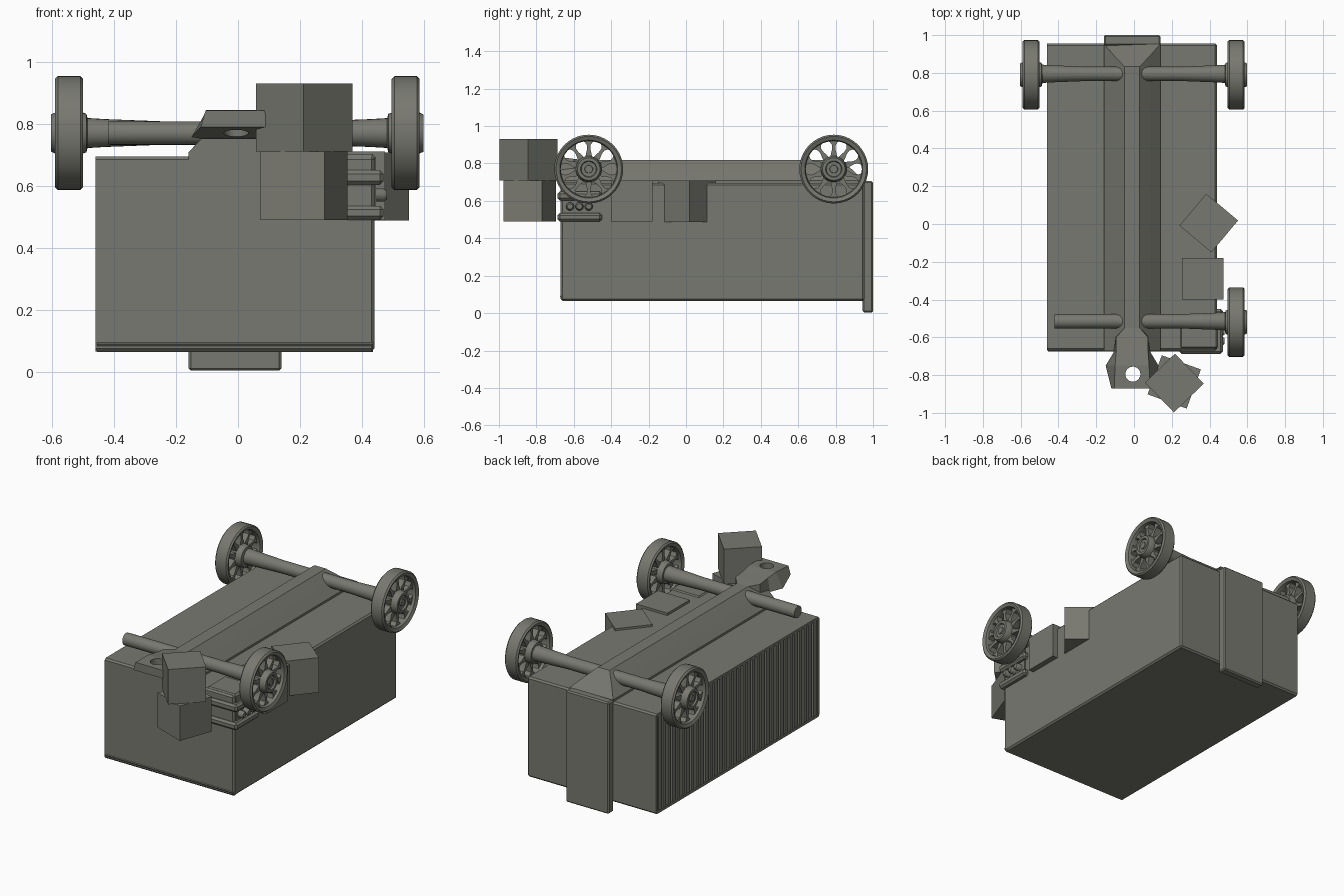
import bpy, bmesh, math
from mathutils import Matrix, Vector

if "Cube" in bpy.data.objects:
    bpy.data.objects.remove(bpy.data.objects["Cube"])

grey = bpy.data.materials.new("olive grey metal")
grey.diffuse_color = (0.19, 0.19, 0.165, 1)
grey.use_nodes = True
grey.node_tree.nodes["Principled BSDF"].inputs["Base Color"].default_value = grey.diffuse_color
CX = -0.01          # centre line of the wagon body
AXLE_Z = 0.77


def finish(name, bm, smooth=False):
    bmesh.ops.recalc_face_normals(bm, faces=bm.faces)
    me = bpy.data.meshes.new(name)
    bm.to_mesh(me)
    bm.free()
    me.materials.append(grey)
    ob = bpy.data.objects.new(name, me)
    bpy.context.collection.objects.link(ob)
    if smooth:
        bpy.ops.object.select_all(action='DESELECT')
        bpy.context.view_layer.objects.active = ob
        ob.select_set(True)
        bpy.ops.object.shade_smooth_by_angle(angle=math.radians(35))
    return ob


def add_box(bm, lo, hi):
    lo, hi = Vector(lo), Vector(hi)
    m = Matrix.Translation((lo + hi) / 2) @ Matrix.Diagonal((*(hi - lo), 1))
    return bmesh.ops.create_cube(bm, size=1, matrix=m)


def box(name, lo, hi, bevel=0):
    bm = bmesh.new()
    add_box(bm, lo, hi)
    ob = finish(name, bm)
    if bevel:
        mod = ob.modifiers.new("bevel", 'BEVEL')
        mod.width, mod.segments = bevel, 1
    return ob


def loft(bm, sections):
    """Join closed sections of equal length and cap both ends."""
    rows = [[bm.verts.new(p) for p in s] for s in sections]
    n = len(rows[0])
    for a, b in zip(rows, rows[1:]):
        for i in range(n):
            bm.faces.new((a[i], a[(i + 1) % n], b[(i + 1) % n], b[i]))
    bm.faces.new(rows[0])
    bm.faces.new(rows[-1])


def lathe(bm, profile, centre, side=1, closed=False, seg=32):
    """Revolve (radius, x) points about an axis along x."""
    rows = []
    for k in range(seg):
        a = 2 * math.pi * k / seg
        rows.append([bm.verts.new((centre[0] + side * x, centre[1] + r * math.cos(a),
                                   centre[2] + r * math.sin(a))) for r, x in profile])
    n = len(profile)
    for k in range(seg):
        p, q = rows[k], rows[(k + 1) % seg]
        for i in range(n if closed else n - 1):
            j = (i + 1) % n
            bm.faces.new((p[i], p[j], q[j], q[i]))
    if not closed:
        bm.faces.new([r[0] for r in rows])
        bm.faces.new([r[-1] for r in rows])


# Hollow body, open on the left
bm = bmesh.new()
add_box(bm, (-0.46, -0.67, 0.065), (0.44, 0.955, 0.695))
left = min(bm.faces, key=lambda f: f.calc_center_median().x)
bmesh.ops.delete(bm, geom=[left], context='FACES_ONLY')
me = bpy.data.meshes.new("body_shell")
bm.to_mesh(me)
bm.free()
me.materials.append(grey)
body = bpy.data.objects.new("body_shell", me)
bpy.context.collection.objects.link(body)
mod = body.modifiers.new("bevel", 'BEVEL')
mod.width, mod.segments = 0.01, 1
mod = body.modifiers.new("solidify", 'SOLIDIFY')
mod.thickness, mod.offset = 0.018, -1

# Grille bars closing the left side
bm = bmesh.new()
COUNT = 34
pitch = 1.59 / COUNT
for i in range(COUNT):
    y = -0.652 + pitch * (i + 0.5)
    add_box(bm, (-0.458, y - pitch * 0.31, 0.075), (-0.44, y + pitch * 0.31, 0.685))
finish("side_grille_bars", bm)

# Slanted lip under the front edge
bm = bmesh.new()
loft(bm, [[(x, -0.668, 0.095), (x, -0.675, 0.09), (x, -0.655, 0.064), (x, -0.64, 0.066)]
          for x in (-0.455, 0.435)])
finish("front_lip", bm)

# Spine with faceted cross-section and sloped rear end
half = [(0.15, 0.68), (0.15, 0.708), (0.095, 0.765), (0.04, 0.818)]
profile = [(CX + w, z) for w, z in half] + [(CX - w, z) for w, z in reversed(half)]
bm = bmesh.new()
loft(bm, [[(x, -0.672, z) for x, z in profile],
          [(x, 0.957 - max(0, z - 0.705) * 1.1, z) for x, z in profile]])
finish("spine_beam", bm)
box("rear_strap", (CX - 0.15, 0.945, 0.003), (CX + 0.15, 1.0, 0.706), 0.008)

# Hitch plate: stations of y, bottom width, top width, bottom z, top z
stations = [(-0.55, 0.05, 0.04, 0.75, 0.818), (-0.60, 0.088, 0.085, 0.75, 0.825),
            (-0.68, 0.098, 0.085, 0.75, 0.835), (-0.75, 0.14, 0.09, 0.757, 0.845),
            (-0.87, 0.11, 0.095, 0.79, 0.842)]
bm = bmesh.new()
loft(bm, [[(CX - b, y, z0), (CX + b, y, z0), (CX + t, y, z1), (CX - t, y, z1)]
          for y, b, t, z0, z1 in stations])
hitch = finish("hitch_plate", bm)
bm = bmesh.new()
bmesh.ops.create_cone(bm, cap_ends=True, segments=24, radius1=0.04, radius2=0.04, depth=0.4,
                      matrix=Matrix.Translation((-0.006, -0.795, 0.8)))
cutter = finish("hitch_hole_cutter", bm)
cutter.hide_render = True
mod = hitch.modifiers.new("hole", 'BOOLEAN')
mod.operation, mod.object, mod.solver = 'DIFFERENCE', cutter, 'EXACT'
bpy.context.view_layer.objects.active = hitch
bpy.ops.object.modifier_apply(modifier="hole")
bpy.data.objects.remove(cutter)


# Wheels: tyre ring, hub and ten flared spokes
TYRE = [(0.155, -0.036), (0.175, -0.045), (0.184, -0.036), (0.184, 0.036), (0.175, 0.045),
        (0.155, 0.036), (0.15, 0.02), (0.15, -0.02)]
HUB = [(0.045, -0.06), (0.062, -0.056), (0.066, -0.045), (0.07, -0.02), (0.07, 0.02),
       (0.066, 0.045), (0.06, 0.058), (0.044, 0.058), (0.04, 0.048), (0.022, 0.048),
       (0.02, 0.055)]
SPOKE = [(0.065, 16), (0.085, 10), (0.105, 5), (0.128, 4), (0.145, 8), (0.158, 15)]


def wheel(name, side, y):
    c = (CX * 0.2 + side * 0.543, y, AXLE_Z)
    bm = bmesh.new()
    lathe(bm, TYRE, c, side, closed=True, seg=40)
    lathe(bm, HUB, c, side)
    for k in range(10):
        mid = math.radians(36 * k + 18)
        pts = [(r, mid + math.radians(a)) for r, a in SPOKE]
        pts += [(r, mid - math.radians(a)) for r, a in reversed(SPOKE)]
        loft(bm, [[(c[0] + dx, c[1] + r * math.cos(a), c[2] + r * math.sin(a))
                   for r, a in pts] for dx in (-0.02, 0.02)])
    finish(name, bm, True)


wheel("rear_wheel_right", 1, 0.79)
wheel("rear_wheel_left", -1, 0.79)
wheel("front_wheel_right", 1, -0.52)

# Axles, flared near each fitted wheel; the front left wheel is missing
for name, y, start in (("rear_axle", 0.795, [(0.05, -0.51), (0.045, -0.43)]),
                       ("front_axle", -0.515, [(0.037, -0.42), (0.038, -0.41)])):
    bm = bmesh.new()
    lathe(bm, start + [(0.038, -0.25), (0.038, 0.25), (0.045, 0.43), (0.05, 0.51)],
          (0, y, AXLE_Z), seg=24)
    finish(name, bm, True)

# Loose crates
for name, x, y, z, turn in (("upper_crate", 0.214, -0.842, 0.82, 44),
                            ("lower_crate", 0.213, -0.836, 0.60, -20),
                            ("side_crate", 0.396, 0.005, 0.598, 50),
                            ("straight_crate", 0.365, -0.29, 0.60, 0)):
    bm = bmesh.new()
    bmesh.ops.create_cube(bm, size=0.22, matrix=Matrix.Translation((x, y, z))
                          @ Matrix.Rotation(math.radians(turn), 4, 'Z'))
    finish(name, bm)

# Ribbed block under the front wheel: plates around a core, with small knobs
box("ribbed_block_core", (0.27, -0.655, 0.495), (0.445, -0.475, 0.69))
for i, (z0, z1, e) in enumerate(((0.49, 0.535, 0), (0.548, 0.59, 0.025), (0.603, 0.65, 0),
                                 (0.66, 0.702, 0.025))):
    box("rib_%d" % i, (0.24, -0.687 + e, z0), (0.47 - e, -0.45 - e, z1), 0.012)
bm = bmesh.new()
for y in (-0.62, -0.57, -0.52):
    lathe(bm, [(0.022, 0), (0.022, 0.06), (0.015, 0.07)], (0.41, y, 0.57), seg=10)
finish("block_knobs", bm, True)
